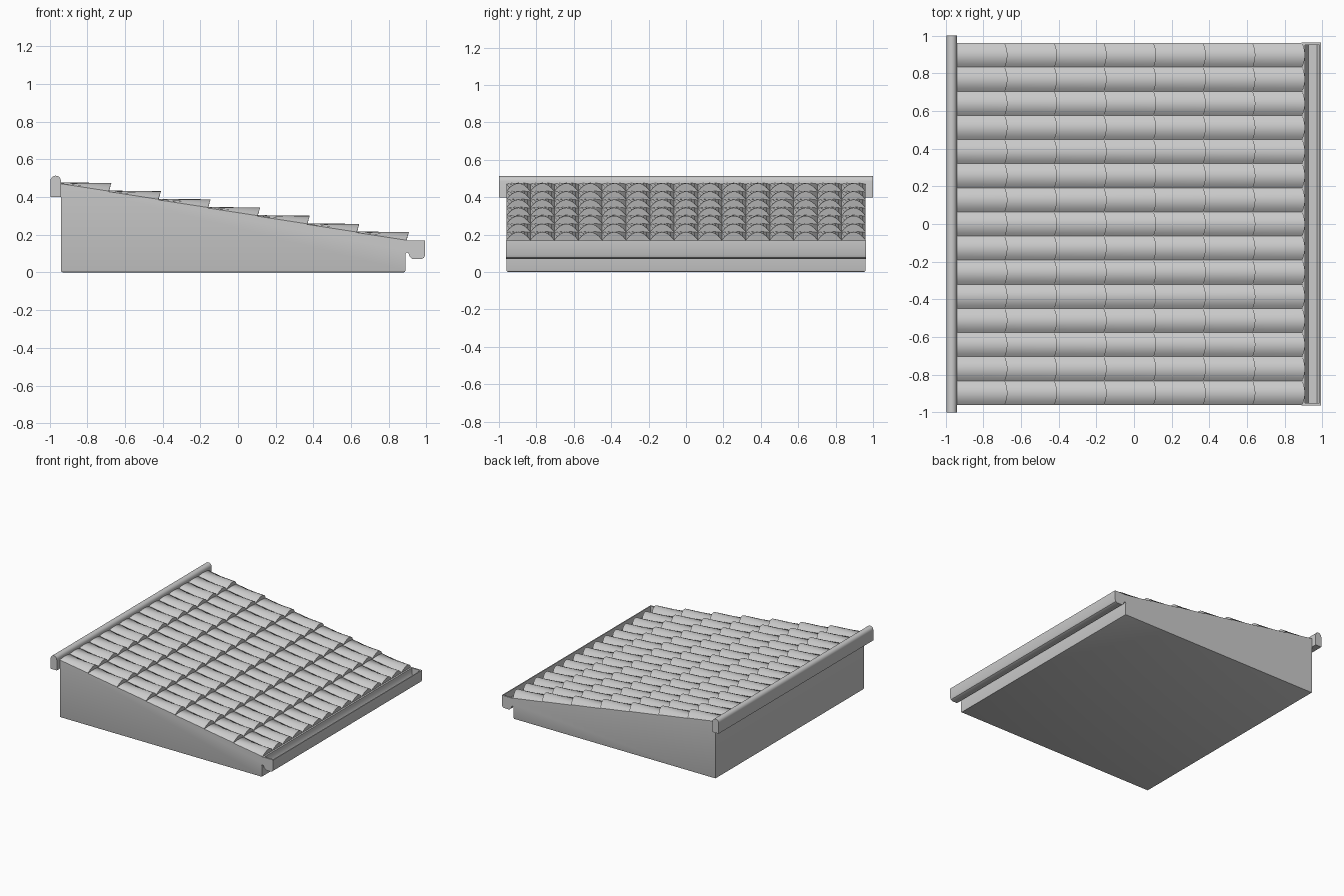
import bpy, bmesh, math

if "Cube" in bpy.data.objects:
    bpy.data.objects.remove(bpy.data.objects["Cube"])

SLOPE = 0.165
X0, X1, Z0 = -0.937, 0.905, 0.47
HALF = 0.96


def slope_z(x):
    return Z0 - SLOPE * (x - X0)


def finish(name, bm, smooth=True):
    bmesh.ops.recalc_face_normals(bm, faces=bm.faces)
    me = bpy.data.meshes.new(name)
    bm.to_mesh(me)
    bm.free()
    ob = bpy.data.objects.new(name, me)
    bpy.context.collection.objects.link(ob)
    if smooth:
        bpy.ops.object.select_all(action='DESELECT')
        ob.select_set(True)
        bpy.context.view_layer.objects.active = ob
        bpy.ops.object.shade_smooth_by_angle(angle=math.radians(35))
    return ob


def extrude_profile(bm, pts, y0, y1):
    a = [bm.verts.new((x, y0, z)) for x, z in pts]
    b = [bm.verts.new((x, y1, z)) for x, z in pts]
    bm.faces.new(a)
    bm.faces.new(b[::-1])
    n = len(pts)
    for i in range(n):
        j = (i + 1) % n
        bm.faces.new((a[i], b[i], b[j], a[j]))


def arc(cx, cz, r, a0, a1, n):
    return [(cx + r * math.cos(math.radians(a0 + (a1 - a0) * i / n)),
             cz + r * math.sin(math.radians(a0 + (a1 - a0) * i / n))) for i in range(n + 1)]


# wedge-shaped body under the tiles
bm = bmesh.new()
extrude_profile(bm, [(-0.94, 0), (0.888, 0), (0.888, 0.12), (X1, 0.12),
                     (X1, slope_z(X1)), (-0.94, Z0)], -HALF, HALF)
low = [e for e in bm.edges if all(v.co.z < 0.001 for v in e.verts)]
bmesh.ops.bevel(bm, geom=low, offset=0.01, segments=2, profile=0.5, affect='EDGES')
finish("roof_body", bm)

# rounded ridge cap along the high edge
bm = bmesh.new()
extrude_profile(bm, [(-0.995, 0.4), (-0.94, 0.4)] + arc(-0.9675, 0.486, 0.0275, 0, 180, 10), -1, 1)
finish("ridge_cap", bm)

# gutter: open trough with closed ends and a hooked underside
outer = ([(0.888, 0.17), (0.888, 0.096)] + arc(0.897, 0.096, 0.009, 180, 20, 5)
         + [(0.910, 0.085), (0.925, 0.07)] + [(0.972, 0.07), (0.986, 0.077), (0.993, 0.092)])
inner = [(0.985, 0.17), (0.985, 0.115), (0.972, 0.1), (0.925, 0.1), (0.908, 0.125), (0.908, 0.17)]
bm = bmesh.new()
extrude_profile(bm, outer + [(0.993, 0.17)] + inner, -0.95, 0.95)
for s in (-1, 1):
    extrude_profile(bm, outer + [(0.993, 0.17)], s * 0.95, s * 0.963)
finish("gutter", bm)

# barrel tiles: level crests rising out of the slope, overhanging at the low end
ROWS, COLS, SEG = 7, 15, 8
length = (X1 - X0) / ROWS
pitch = 2 * HALF / COLS
bm = bmesh.new()
for r in range(ROWS):
    xs = X0 + r * length
    for c in range(COLS):
        yc = -HALF + (c + 0.5) * pitch
        up, low, base = [], [], []
        for i in range(SEG + 1):
            t = -1 + 2 * i / SEG
            h = 1 - t * t
            y = yc + t * pitch / 2
            xe = xs + length - 0.012 + 0.014 * h
            xb = xs + length - 0.012
            up.append(bm.verts.new((xs - 0.01, y, slope_z(xs - 0.01) + 0.006 * h)))
            low.append(bm.verts.new((xe, y, slope_z(xb) + 0.003 + 0.043 * h)))
            base.append(bm.verts.new((xb, y, slope_z(xb) - 0.002)))
        for i in range(SEG):
            bm.faces.new((up[i], low[i], low[i + 1], up[i + 1]))
            bm.faces.new((low[i], base[i], base[i + 1], low[i + 1]))
        bm.faces.new([base[0]] + [low[0], up[0]])
        bm.faces.new([up[-1], low[-1], base[-1]])
        bm.faces.new((up[0], up[-1], base[-1], base[0]))
finish("roof_tiles", bm)
